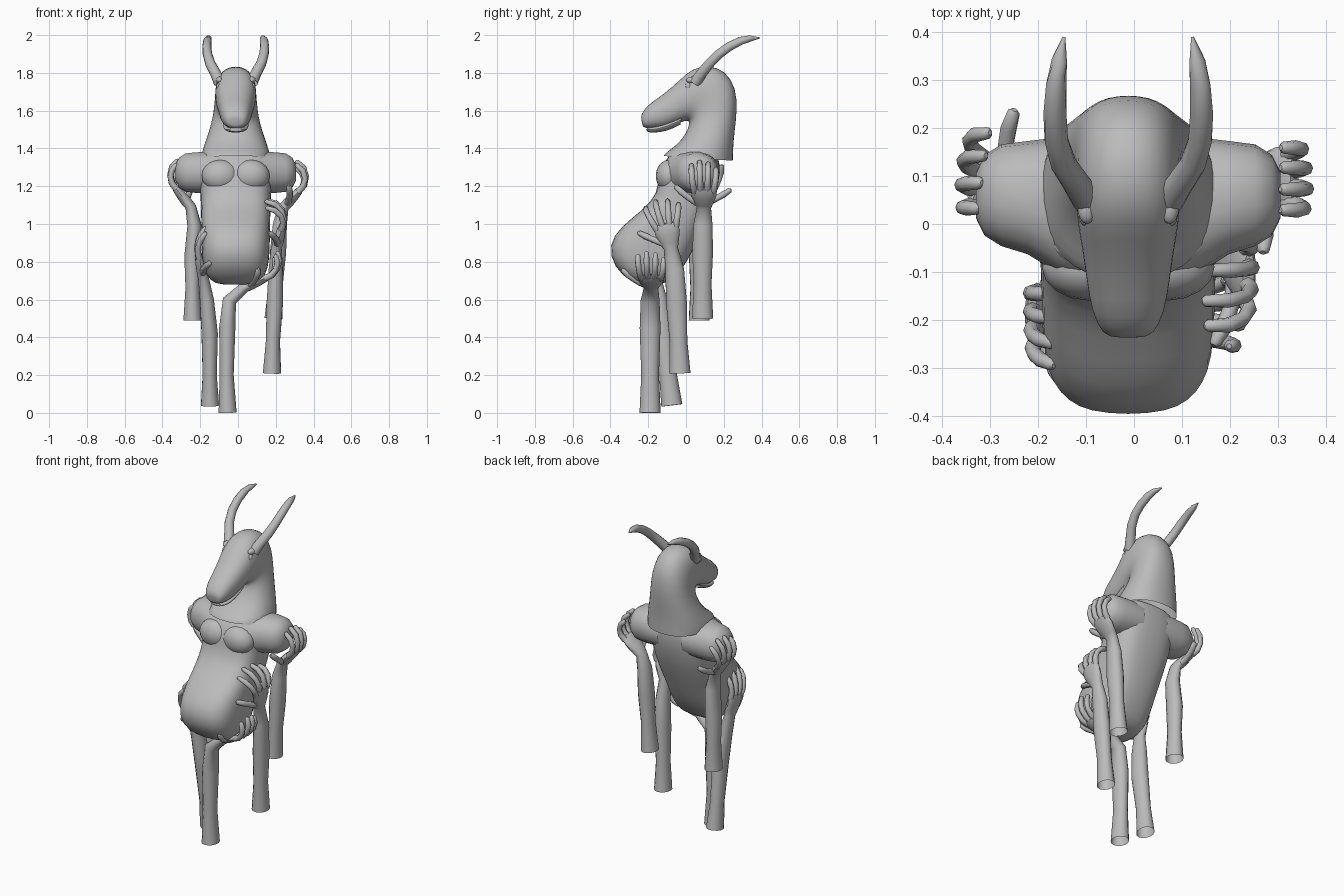
import bpy, bmesh, math
from mathutils import Vector as V, Matrix

cube = bpy.data.objects.get("Cube")
if cube:
    bpy.data.objects.remove(cube)

grey = bpy.data.materials.new("clay grey")
grey.use_nodes = True
grey.diffuse_color = (0.5, 0.5, 0.5, 1)
grey.node_tree.nodes["Principled BSDF"].inputs["Base Color"].default_value = (0.5, 0.5, 0.5, 1)

MID = -0.012  # centre line of the body


def finish(name, bm, subdiv=0):
    bmesh.ops.recalc_face_normals(bm, faces=bm.faces)
    mesh = bpy.data.meshes.new(name)
    bm.to_mesh(mesh)
    bm.free()
    mesh.materials.append(grey)
    ob = bpy.data.objects.new(name, mesh)
    bpy.context.collection.objects.link(ob)
    if subdiv:
        ob.modifiers.new("smooth", "SUBSURF").levels = subdiv
        ob.modifiers["smooth"].render_levels = subdiv
    bpy.ops.object.select_all(action="DESELECT")
    bpy.context.view_layer.objects.active = ob
    ob.select_set(True)
    bpy.ops.object.shade_smooth_by_angle(angle=math.radians(50))


def skin(bm, rings, sides=16, power=2.0):
    """Skin over rings given as (centre, half axis, half axis), open at the start."""
    loops = []
    for c, u, w in rings:
        loop = []
        for i in range(sides):
            a = math.tau * i / sides
            ca, sa = math.cos(a), math.sin(a)
            cu = math.copysign(abs(ca) ** (2 / power), ca)
            sw = math.copysign(abs(sa) ** (2 / power), sa)
            loop.append(bm.verts.new(c + u * cu + w * sw))
        loops.append(loop)
    for a, b in zip(loops, loops[1:]):
        for i in range(sides):
            j = (i + 1) % sides
            bm.faces.new((a[i], a[j], b[j], b[i]))
    bm.faces.new(loops[-1])


def body_rings(table):
    """Rows: front point y z, back point y z, half width."""
    rings = []
    for y0, z0, y1, z1, hw in table:
        p, q = V((MID, y0, z0)), V((MID, y1, z1))
        rings.append(((p + q) / 2, (q - p) / 2, V((hw, 0, 0))))
    return rings


def tube(bm, points, radii, ref, sides=12):
    """Tube along points; radii are (along ref, across ref)."""
    rings = []
    for i, p in enumerate(points):
        t = (points[min(i + 1, len(points) - 1)] - points[max(i - 1, 0)]).normalized()
        u = (ref - t * ref.dot(t)).normalized()
        rings.append((p, u * radii[i][0], t.cross(u) * radii[i][1]))
    skin(bm, rings, sides)


def ball(bm, centre, size):
    m = Matrix.Translation(centre) @ Matrix.Diagonal((*size, 1))
    bmesh.ops.create_uvsphere(bm, u_segments=16, v_segments=10, radius=1, matrix=m)


# Torso with round belly, sloping back
bm = bmesh.new()
skin(bm, body_rings([
    (-0.04, 1.39, 0.14, 1.38, 0.13),
    (-0.09, 1.375, 0.175, 1.365, 0.19),
    (-0.15, 1.27, 0.185, 1.27, 0.195),
    (-0.148, 1.16, 0.16, 1.15, 0.188),
    (-0.235, 1.07, 0.115, 1.03, 0.185),
    (-0.345, 0.99, 0.07, 0.93, 0.183),
    (-0.415, 0.89, 0.03, 0.84, 0.182),
    (-0.385, 0.77, -0.02, 0.76, 0.175),
    (-0.29, 0.69, -0.06, 0.71, 0.14),
    (-0.23, 0.675, -0.11, 0.685, 0.085)]), 20, 2.9)
finish("torso", bm, 1)

# Chest and arm stumps that widen into the shoulders
for side, label in ((1, "left"), (-1, "right")):
    bm = bmesh.new()
    ball(bm, (MID + side * 0.08, -0.09, 1.255), (0.1, 0.07, 0.085))
    finish(label + "_chest", bm)
    bm = bmesh.new()
    skin(bm, [(V((MID + side * x, y, 1.272)), V((0, ry, 0)), V((0, 0, rz)))
              for x, y, ry, rz in ((0.08, 0.025, 0.155, 0.11), (0.15, 0.04, 0.14, 0.111),
                                   (0.21, 0.055, 0.118, 0.109), (0.265, 0.06, 0.106, 0.103),
                                   (0.3, 0.06, 0.084, 0.08), (0.318, 0.06, 0.047, 0.045))], 18, 2.2)
    finish(label + "_stump", bm)

# Neck, skull and muzzle in one sweep
bm = bmesh.new()
skin(bm, body_rings([
    (-0.12, 1.36, 0.25, 1.335, 0.185),
    (-0.115, 1.375, 0.251, 1.36, 0.184),
    (-0.045, 1.42, 0.252, 1.42, 0.168),
    (0.0, 1.48, 0.26, 1.5, 0.143),
    (0.018, 1.53, 0.272, 1.6, 0.122),
    (0.012, 1.545, 0.268, 1.72, 0.114),
    (0.0, 1.545, 0.21, 1.815, 0.11),
    (-0.02, 1.54, 0.12, 1.842, 0.11),
    (-0.04, 1.53, 0.03, 1.825, 0.106),
    (-0.07, 1.52, -0.03, 1.765, 0.097),
    (-0.11, 1.505, -0.12, 1.685, 0.088),
    (-0.17, 1.502, -0.2, 1.635, 0.077),
    (-0.222, 1.507, -0.237, 1.585, 0.054),
    (-0.23, 1.522, -0.238, 1.56, 0.032)]), 20, 2.3)
finish("head", bm, 1)

# Lower jaw, leaving a mouth crease
bm = bmesh.new()
skin(bm, body_rings([
    (-0.03, 1.525, -0.02, 1.58, 0.07),
    (-0.10, 1.49, -0.10, 1.54, 0.07),
    (-0.17, 1.482, -0.17, 1.516, 0.06),
    (-0.212, 1.486, -0.212, 1.512, 0.04)]))
finish("lower_jaw", bm, 1)

# Eyes with lids, and horns
for side, label in ((1, "left"), (-1, "right")):
    x = MID + side * 0.086
    bm = bmesh.new()
    ball(bm, (x, 0.012, 1.728), (0.016, 0.017, 0.021))
    finish(label + "_eye", bm)
    bm = bmesh.new()
    ball(bm, (x, 0.035, 1.762), (0.02, 0.035, 0.018))
    finish(label + "_brow", bm)
    bm = bmesh.new()
    path = [(0.085, 0.05, 1.75), (0.108, 0.085, 1.80), (0.135, 0.125, 1.85), (0.15, 0.175, 1.90),
            (0.153, 0.23, 1.94), (0.15, 0.29, 1.97), (0.144, 0.34, 1.982), (0.134, 0.39, 1.985)]
    radii = [(r, r) for r in (0.032, 0.029, 0.027, 0.025, 0.024, 0.022, 0.017, 0.003)]
    tube(bm, [V((MID + side * px, y, z)) for px, y, z in path], radii, V((0, 1, 0)))
    finish(label + "_horn", bm)


def digit(bm, base, d, n, length, r, curl):
    """Finger that bends towards the palm normal."""
    axis = d.cross(n).normalized()
    pts, p = [base], base
    for i in range(4):
        p = p + Matrix.Rotation(curl * i, 3, axis) @ d * (length / 4)
        pts.append(p)
    pts.append(p + (pts[-1] - pts[-2]).normalized() * r * 0.5)
    scale = (1.1, 1.05, 0.95, 1.0, 0.8, 0.35)
    tube(bm, pts, [(r * k, r * k) for k in scale], axis, 8)


def arm(name, path, d, n, curl, spread=0.12, thumb=-1, reach=1.0):
    """Forearm standing on its open cut end, with a grasping hand."""
    path, d, n = [V(p) for p in path], V(d).normalized(), V(n)
    s = V((0, thumb, 0))
    s = (s - d * s.dot(d)).normalized()
    n = (n - d * n.dot(d) - s * n.dot(s)).normalized()
    wrist = path[-1]
    pts = path + [wrist + d * k for k in (0.04, 0.085, 0.125, 0.14)]
    radii = [(0.056, 0.049), (0.047, 0.038), (0.055, 0.044), (0.05, 0.038), (0.038, 0.029),
             (0.052, 0.029), (0.066, 0.026), (0.065, 0.02), (0.054, 0.012)]
    bm = bmesh.new()
    tube(bm, pts, radii, s, 14)
    finish(name + "_forearm", bm)
    bm = bmesh.new()
    for i, length in enumerate((0.155, 0.175, 0.165, 0.135)):
        k = 1.5 - i
        fd = (d + s * k * spread).normalized()
        digit(bm, wrist + d * 0.115 + s * k * 0.034, fd, n, length * reach, 0.016, math.radians(curl))
    td = (d * 0.5 + s * 0.85 + n * 0.15).normalized()
    digit(bm, wrist + d * 0.03 + s * 0.025, td, n, 0.155, 0.0175, math.radians(8))
    finish(name + "_fingers", bm)


# Six supporting arms
arm("upper_left", [(0.188, 0.088, 0.5), (0.2, 0.088, 0.68), (0.212, 0.088, 0.85), (0.222, 0.09, 1.0),
                   (0.24, 0.095, 1.085)], (0.68, 0, 0.74), (-0.74, 0, 0.68), 30, 0.1, -1, 1.1)
arm("upper_right", [(-0.24, 0.07, 0.49), (-0.24, 0.07, 0.66), (-0.24, 0.07, 0.83), (-0.23, 0.065, 0.99),
                    (-0.25, 0.065, 1.09)], (-0.6, 0.2, 0.75), (0.75, 0, 0.6), 26, 0.18, 1, 1.08)
arm("middle_left", [(0.18, -0.032, 0.21), (0.185, -0.04, 0.38), (0.195, -0.05, 0.58), (0.2, -0.06, 0.76),
                    (0.203, -0.08, 0.87)], (0.25, -0.2, 0.92), (-1, 0, 0.2), 29, 0.25, -1, 1.15)
arm("lower_right", [(-0.148, -0.075, 0.04), (-0.15, -0.095, 0.2), (-0.15, -0.125, 0.42), (-0.165, -0.15, 0.6),
                    (-0.183, -0.17, 0.715)], (-0.2, -0.2, 0.95), (1, 0, 0.1), 16)
arm("lower_left", [(-0.055, -0.19, 0.0), (-0.06, -0.19, 0.2), (-0.057, -0.19, 0.45), (-0.045, -0.19, 0.595),
                   (0.035, -0.185, 0.665)], (0.9, 0, 0.4), (-0.4, 0, 0.9), 26)
